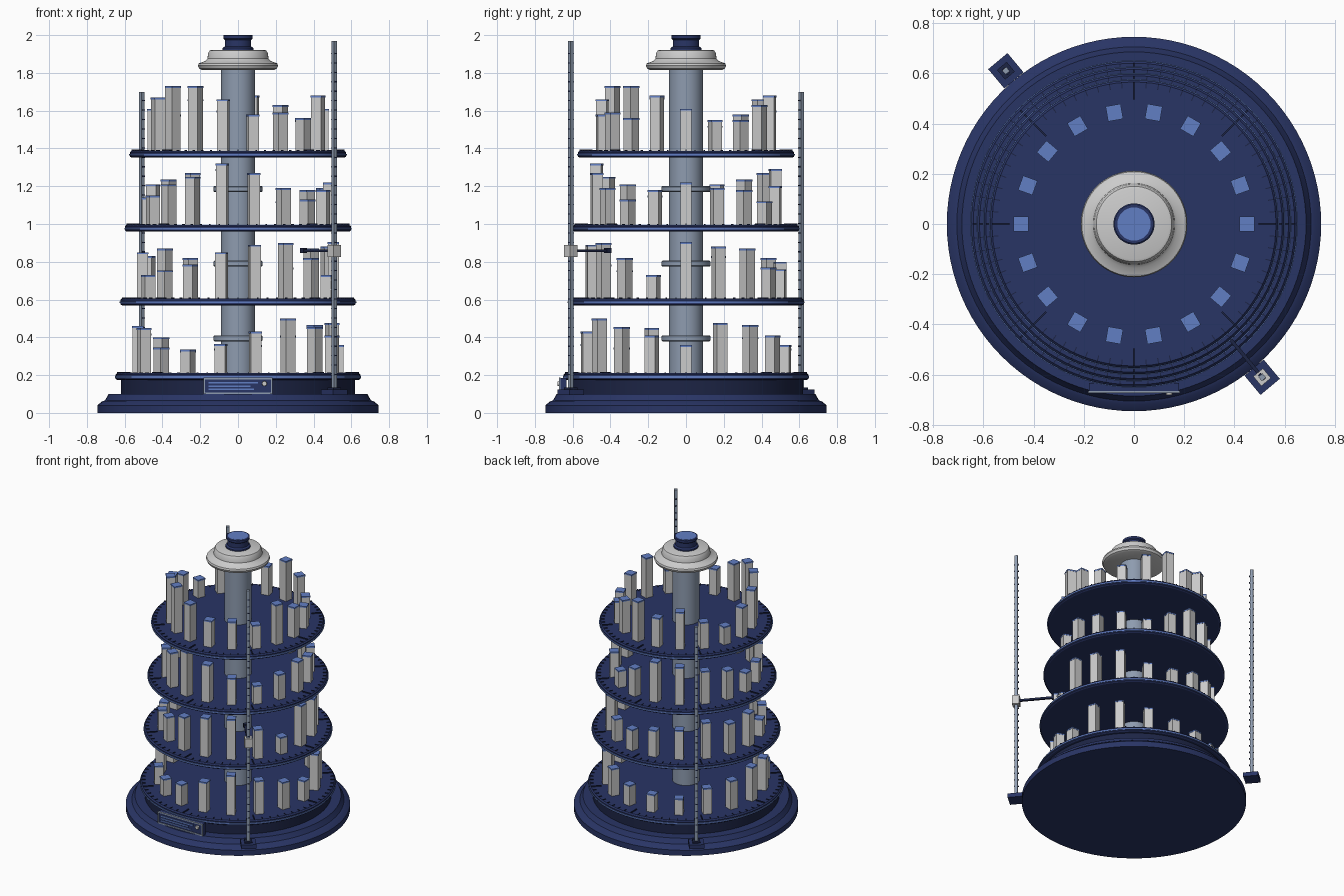
import bpy, bmesh
from math import radians, cos, sin, atan2, pi
from mathutils import Matrix


def material(name, rgb):
    m = bpy.data.materials.new(name)
    m.diffuse_color = (*rgb, 1)
    return m


NAVY = material("navy", (0.022, 0.035, 0.13))
DARK = material("dark", (0.012, 0.018, 0.06))
BLUE = material("blue", (0.12, 0.21, 0.55))
STEEL = material("steel", (0.27, 0.33, 0.43))
PALE = material("pale", (0.58, 0.56, 0.59))


def finish(name, bm, mat, smooth=False):
    bmesh.ops.recalc_face_normals(bm, faces=bm.faces)
    me = bpy.data.meshes.new(name)
    bm.to_mesh(me)
    bm.free()
    me.materials.append(mat)
    ob = bpy.data.objects.new(name, me)
    bpy.context.collection.objects.link(ob)
    if smooth:
        bpy.ops.object.select_all(action='DESELECT')
        ob.select_set(True)
        bpy.context.view_layer.objects.active = ob
        bpy.ops.object.shade_smooth_by_angle(angle=radians(30))
    return ob


def lathe(name, profile, mat, n=96):
    """Closed solid of revolution from (radius, z) points, bottom to top."""
    bm = bmesh.new()
    rings = [[bm.verts.new((r * cos(2 * pi * i / n), r * sin(2 * pi * i / n), z))
              for i in range(n)] for r, z in profile]
    for a, b in zip(rings, rings[1:]):
        for i in range(n):
            j = (i + 1) % n
            bm.faces.new((a[i], a[j], b[j], b[i]))
    bm.faces.new(rings[0])
    bm.faces.new(rings[-1])
    return finish(name, bm, mat, True)


def boxes(name, items, mat):
    """Items: (radius, angle, z0, z1, radial size, tangential size[, tangential offset])."""
    bm = bmesh.new()
    for r, a, z0, z1, dr, dt, *off in items:
        m = (Matrix.Rotation(a, 4, 'Z')
             @ Matrix.Translation((r, off[0] if off else 0, (z0 + z1) / 2))
             @ Matrix.Diagonal((dr, dt, z1 - z0, 1)))
        bmesh.ops.create_cube(bm, size=1, matrix=m)
    return finish(name, bm, mat)


# stepped base
lathe("base", [(0.745, 0), (0.745, 0.04), (0.718, 0.062), (0.705, 0.066),
               (0.69, 0.09), (0.685, 0.1)], NAVY)
lathe("base_hub", [(0.62, 0.1), (0.62, 0.18)], DARK)

# central column, collars and crown
lathe("column", [(0.09, 0.1), (0.09, 1.84)], STEEL, 64)
for i, z in enumerate((0.395, 0.79, 1.185)):
    lathe(f"collar_{i+1}", [(0.125, z - 0.016), (0.13, z - 0.011),
                            (0.13, z + 0.011), (0.125, z + 0.016)], STEEL, 64)
lathe("crown", [(0.19, 1.815), (0.205, 1.822), (0.212, 1.838), (0.208, 1.85),
                (0.175, 1.862), (0.162, 1.875), (0.158, 1.905), (0.15, 1.918),
                (0.14, 1.922)], PALE)
lathe("crown_cap", [(0.082, 1.92), (0.082, 1.932), (0.07, 1.94), (0.07, 1.975),
                    (0.078, 1.982), (0.078, 1.998), (0.075, 2.0)], NAVY, 64)
lathe("crown_cap_top", [(0.066, 1.995), (0.066, 2.0005)], BLUE, 64)

# four tiers: disc top, disc radius, block ring radius, block tops every 20 degrees
TIERS = [
    (0.21, 0.65, 0.53, (.36, .475, .465, .41, .36, .34, .33, .40, .42,
                        .46, .45, .345, .335, .365, .43, .50, .455, .41)),
    (0.605, 0.625, 0.505, (.905, .88, .87, .77, .76, .80, .82, .87, .83,
                           .85, .73, .755, .785, .85, .89, .90, .82, .73)),
    (0.995, 0.60, 0.48, (1.22, 1.19, 1.18, 1.12, 1.2, 1.29, 1.27, 1.235, 1.21,
                         1.14, 1.15, 1.21, 1.25, 1.32, 1.27, 1.19, 1.13, 1.18)),
    (1.387, 0.575, 0.45, (1.61, 1.55, 1.55, 1.63, 1.68, 1.6, 1.66, 1.58, 1.52,
                          1.61, 1.67, 1.73, 1.73, 1.66, 1.58, 1.59, 1.56, 1.68)),
]
for t, (top, R, ring, heights) in enumerate(TIERS, 1):
    lathe(f"tier_{t}_disc", [(R - 0.012, top - 0.036), (R - 0.002, top - 0.03),
                             (R - 0.002, top - 0.008), (R - 0.01, top)], NAVY)
    # raised bead around the rim
    lathe(f"tier_{t}_rim", [(R - 0.02, top - 0.026), (R + 0.002, top - 0.024),
                            (R + 0.002, top - 0.016), (R - 0.02, top - 0.014)], BLUE)
    # scale marks around the edge, longer ones every 45 degrees
    boxes(f"tier_{t}_marks",
          [(R - 0.022, radians(5 * i), top - 0.002, top + 0.005, 0.024, 0.004)
           for i in range(72) if i % 9]
          + [(R - 0.045, radians(45 * i), top - 0.002, top + 0.007, 0.07, 0.007)
             for i in range(8)], DARK)
    # upright blocks with thin caps
    ang = [radians(20 * i) for i in range(18)]
    boxes(f"tier_{t}_blocks", [(ring, a, top - 0.004, h - 0.01, 0.058, 0.058)
                               for a, h in zip(ang, heights)], PALE)
    boxes(f"tier_{t}_block_caps", [(ring, a, h - 0.01, h, 0.061, 0.061)
                                   for a, h in zip(ang, heights)], BLUE)

# two measuring poles on opposite sides
PR = 0.795
A = atan2(-0.61, 0.51)
for name, a, h in (("front", A, 1.97), ("back", A + pi, 1.70)):
    boxes(f"{name}_pole_foot", [(PR, a, 0.095, 0.125, 0.1, 0.1)], NAVY)
    boxes(f"{name}_pole_socket", [(PR, a, 0.12, 0.135, 0.05, 0.05)], DARK)
    boxes(f"{name}_pole", [(PR, a, 0.125, h, 0.022, 0.022)], STEEL)
    boxes(f"{name}_pole_marks", [(PR - 0.002, a, 0.2 + 0.05 * i, 0.206 + 0.05 * i, 0.03, 0.014)
                                 for i in range(int((h - 0.2) / 0.05))], DARK)

# slider and pointer arm on the front pole
boxes("slider", [(PR, A, 0.825, 0.89, 0.05, 0.05)], PALE)
boxes("pointer_arm", [(0.65, A, 0.852, 0.866, 0.26, 0.014),
                      (0.54, A, 0.846, 0.872, 0.03, 0.022)], DARK)

# front plate with frame, bars and knob
F = -pi / 2
boxes("front_plate", [(0.65, F, 0.1, 0.185, 0.036, 0.36)], NAVY)
boxes("front_plate_frame", [(0.668, F, 0.178, 0.187, 0.008, 0.364),
                            (0.668, F, 0.1, 0.109, 0.008, 0.364),
                            (0.668, F, 0.1, 0.187, 0.008, 0.009, -0.178),
                            (0.668, F, 0.1, 0.187, 0.008, 0.009, 0.178)], STEEL)
boxes("front_plate_bars", [(0.669, F, 0.155, 0.164, 0.008, 0.26, -0.025),
                           (0.669, F, 0.138, 0.146, 0.008, 0.22, -0.045),
                           (0.669, F, 0.122, 0.129, 0.008, 0.24, -0.035)], BLUE)
bm = bmesh.new()
bmesh.ops.create_cone(bm, cap_ends=True, segments=24, radius1=0.014, radius2=0.012, depth=0.016,
                      matrix=Matrix.Translation((0.14, -0.672, 0.155)) @ Matrix.Rotation(pi / 2, 4, 'X'))
finish("front_plate_knob", bm, PALE, True)
